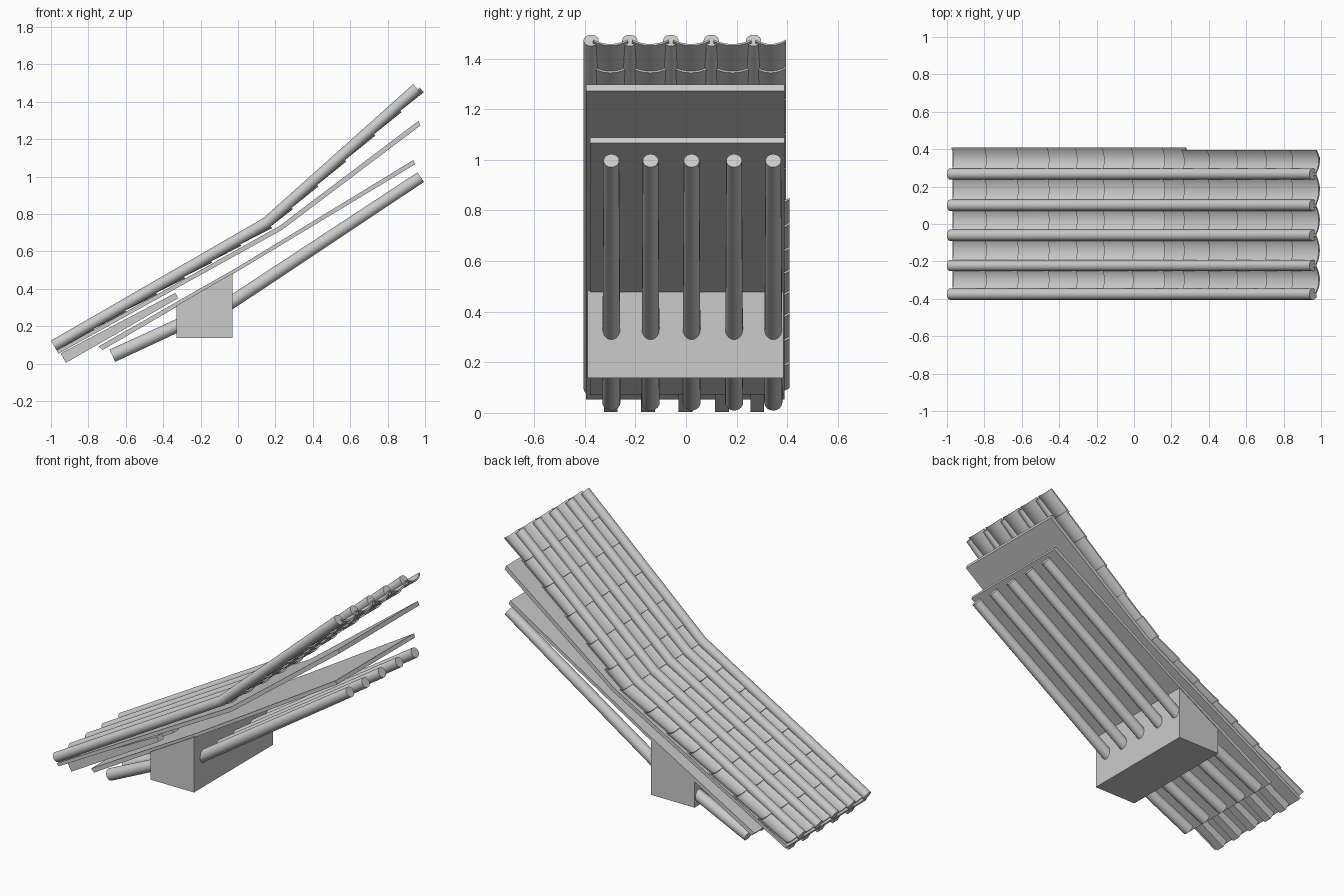
import bpy, bmesh, math
from mathutils import Vector

cube = bpy.data.objects.get("Cube")
if cube:
    bpy.data.objects.remove(cube, do_unlink=True)

grey = bpy.data.materials.new("plain grey")
grey.use_nodes = True
grey.diffuse_color = (0.6, 0.6, 0.6, 1)
grey.node_tree.nodes["Principled BSDF"].inputs["Base Color"].default_value = (0.6, 0.6, 0.6, 1)


def loft(name, solids):
    """Make one object from capped solids, each given as a list of rings."""
    bm = bmesh.new()
    for rings in solids:
        loops = [[bm.verts.new(p) for p in ring] for ring in rings]
        n = len(loops[0])
        for a, b in zip(loops, loops[1:]):
            for i in range(n):
                j = (i + 1) % n
                bm.faces.new((a[i], a[j], b[j], b[i]))
        bm.faces.new(loops[0])
        bm.faces.new(loops[-1])
    bmesh.ops.recalc_face_normals(bm, faces=bm.faces[:])
    for f in bm.faces:
        f.smooth = True
    for e in bm.edges:
        e.smooth = e.calc_face_angle(0) < math.radians(30)
    mesh = bpy.data.meshes.new(name)
    bm.to_mesh(mesh)
    bm.free()
    mesh.materials.append(grey)
    bpy.context.collection.objects.link(bpy.data.objects.new(name, mesh))


def slab(name, profile, y0, y1):
    """Side profile in x and z, stretched along y."""
    loft(name, [[[(x, y, z) for x, z in profile] for y in (y0, y1)]])


def pole(name, path, y, radii, sides=20):
    """Round pole along an x, z path."""
    pts = [Vector((x, y, z)) for x, z in path]
    rings = []
    for i, p in enumerate(pts):
        t = (pts[min(i + 1, len(pts) - 1)] - pts[max(i - 1, 0)]).normalized()
        up = Vector((-t.z, 0, t.x))
        ring = []
        for k in range(sides):
            a = math.tau * k / sides
            ring.append(p + radii[i] * (Vector((0, math.cos(a), 0)) + math.sin(a) * up))
        rings.append(ring)
    loft(name, [rings])


# Round cover tiles following the bent roof line
LOW, BEND, HIGH = (-0.985, 0.097), (0.152, 0.753), (0.957, 1.472)
cover_y = [-0.375, -0.222, -0.06, 0.1, 0.267]
for i, y in enumerate(cover_y):
    pole(f"cover_tile_{i + 1}", [LOW, BEND, HIGH], y, [0.03] * 3)

# Overlapping dished pan tiles between the covers
seams = [-0.975, -0.80, -0.63, -0.465, -0.315, -0.17, -0.015, 0.15,
         0.255, 0.39, 0.54, 0.695, 0.835, 0.967]


def dished_tile(x0, x1, y0, y1):
    (xa, za), (xb, zb) = (LOW, BEND) if x0 < BEND[0] - 0.01 else (BEND, HIGH)
    slope = (zb - za) / (xb - xa)
    length = math.hypot(1, slope)
    rings = []
    for x, lift in ((x0, 0.004), (x1, -0.007)):
        z = za + (x - xa) * slope
        ring = []
        for depth, order in ((0, range(9)), (0.009, range(8, -1, -1))):
            for k in order:
                u = k / 4 - 1
                h = lift - depth - 0.024 * (1 - u * u)
                y = y0 + (y1 - y0) * (u + 1) / 2
                ring.append((x - h * slope / length, y, z + h / length))
        rings.append(ring)
    return rings


for i, y0 in enumerate(cover_y):
    tiles = []
    for x0, x1 in zip(seams, seams[1:]):
        outer = 0.41 if x0 < 0.2 else 0.395
        y1 = cover_y[i + 1] if i < 4 else outer
        tiles.append(dished_tile(x0, min(x1 + 0.012, seams[-1]), y0 + 0.008, y1 - (0.008 if i < 4 else 0)))
    loft(f"pan_tile_column_{i + 1}", tiles)

# Upper and lower roof boards
slab("upper_board", [(-0.97, 0.07), (0.22, 0.735), (0.965, 1.298), (0.975, 1.273),
                     (0.235, 0.715), (-0.96, 0.053)], -0.395, 0.39)
slab("lower_board", [(-0.745, 0.092), (0, 0.517), (0.937, 1.088), (0.947, 1.066),
                     (0, 0.495), (-0.725, 0.072)], -0.38, 0.39)

# Square eave rafters
for i, y in enumerate([-0.297, -0.15, -0.002, 0.142, 0.281]):
    slab(f"eave_rafter_{i + 1}", [(-0.948, 0.055), (-0.335, 0.378), (-0.32, 0.35),
                                  (-0.92, 0.004)], y - 0.027, y + 0.027)

# Supporting beam with sloped top
slab("support_beam", [(-0.33, 0.138), (-0.03, 0.138), (-0.03, 0.483), (-0.33, 0.31)], -0.39, 0.386)

# Round rafters on both sides of the beam
for i, y in enumerate([-0.295, -0.14, 0.022, 0.19, 0.345]):
    pole(f"long_rafter_{i + 1}", [(-0.1, 0.285), (0.977, 0.997)], y, [0.035, 0.031])
    pole(f"short_rafter_{i + 1}", [(-0.672, 0.042), (-0.2, 0.26)], y, [0.036, 0.034])
